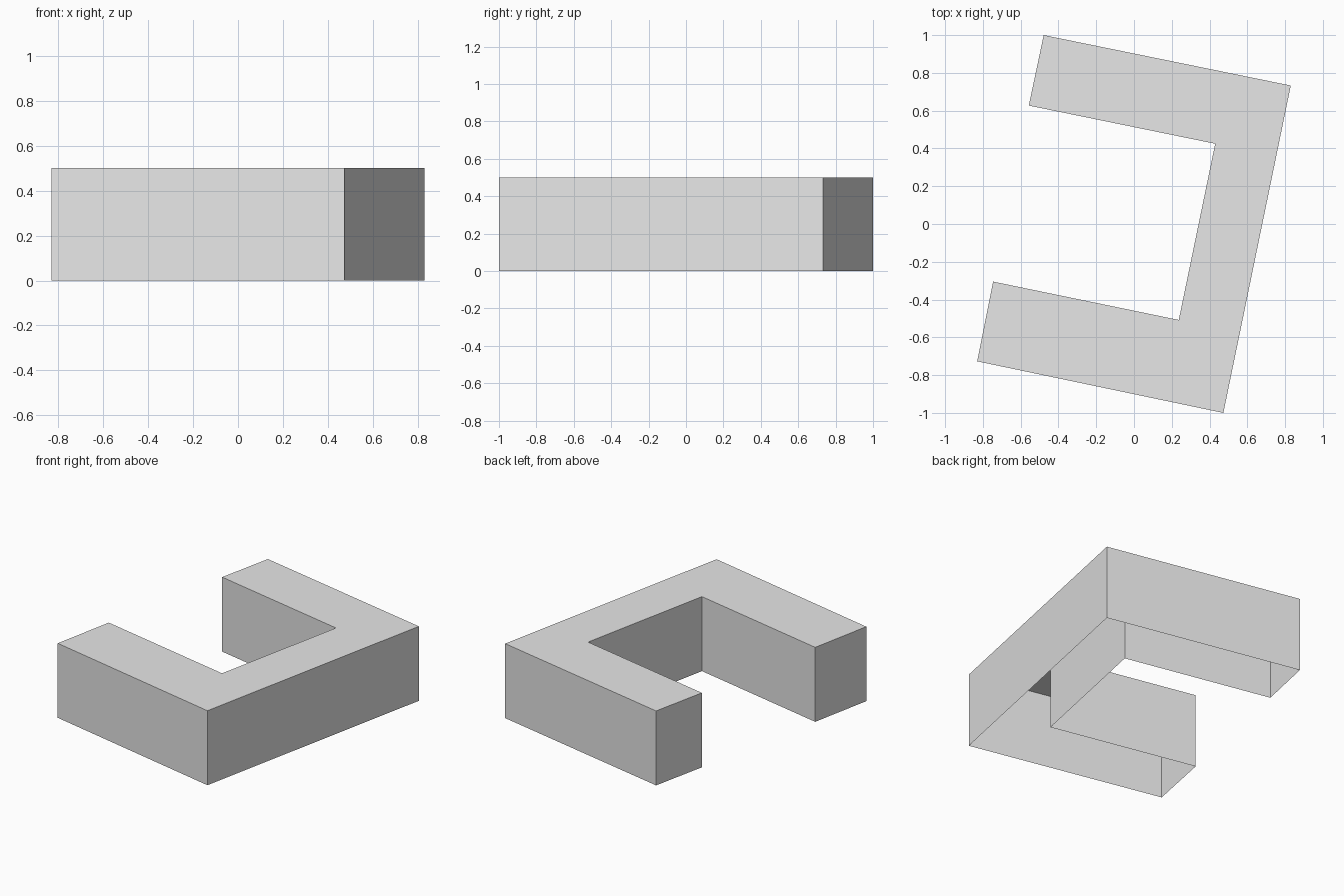
import bpy
import bmesh

cube = bpy.data.objects.get("Cube")
if cube:
    bpy.data.objects.remove(cube, do_unlink=True)

HEIGHT = 0.5

# One plain wall and roof colour
grey = bpy.data.materials.new("light_grey")
grey.use_nodes = True
colour = (0.8, 0.8, 0.8, 1)
grey.diffuse_color = colour
grey.node_tree.nodes["Principled BSDF"].inputs["Base Color"].default_value = colour

# U-shaped footprint, counter-clockwise: outer corners, then the courtyard
footprint = [
    (-0.83, -0.727), (0.473, -1.0), (0.83, 0.733), (-0.478, 1.0),
    (-0.557, 0.627), (0.43, 0.425), (0.237, -0.508), (-0.746, -0.305),
]

bm = bmesh.new()
base = [bm.verts.new((x, y, 0)) for x, y in footprint]
top = [bm.verts.new((x, y, HEIGHT)) for x, y in footprint]

# Outer and courtyard walls
for i in range(len(base)):
    j = (i + 1) % len(base)
    bm.faces.new((base[i], base[j], top[j], top[i]))

# Flat roof; the underside stays open
bm.faces.new(top)

mesh = bpy.data.meshes.new("u_shaped_building")
bm.to_mesh(mesh)
bm.free()
mesh.materials.append(grey)
building = bpy.data.objects.new("u_shaped_building", mesh)
bpy.context.collection.objects.link(building)
